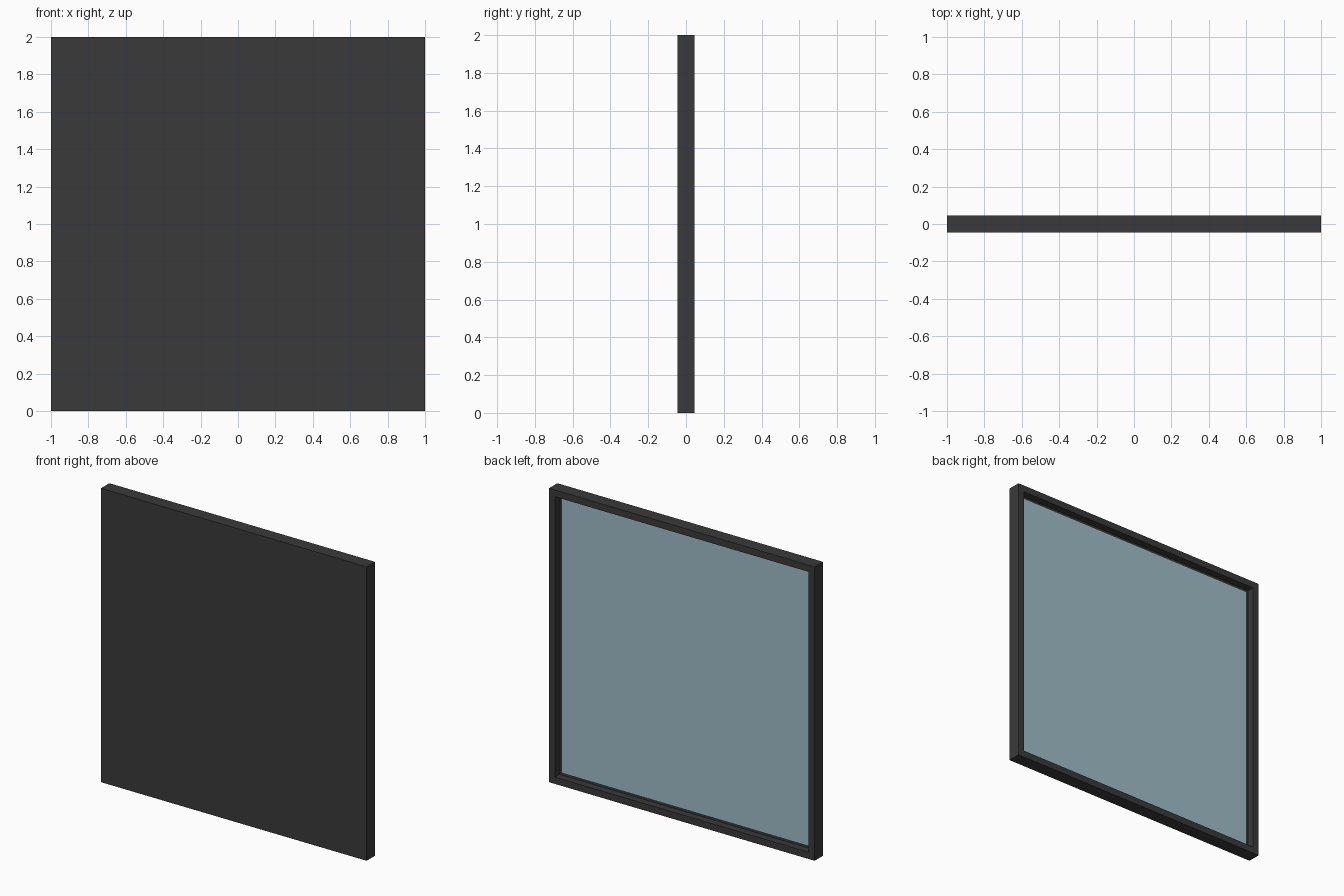
import bpy, bmesh
from mathutils import Matrix, Vector

if "Cube" in bpy.data.objects:
    bpy.data.objects.remove(bpy.data.objects["Cube"])

SIZE, DEPTH = 2.0, 0.09
BORDER, RECESS, GLASS = 0.065, 0.04, 0.01


def material(name, rgb):
    mat = bpy.data.materials.new(name)
    mat.diffuse_color = (*rgb, 1)
    mat.use_nodes = True
    mat.node_tree.nodes["Principled BSDF"].inputs["Base Color"].default_value = mat.diffuse_color
    return mat


def box(bm, size, centre):
    m = Matrix.Translation(centre) @ Matrix.Diagonal((*size, 1))
    bmesh.ops.create_cube(bm, size=1, matrix=m)


def finish(bm, name, mat):
    bmesh.ops.recalc_face_normals(bm, faces=bm.faces[:])
    mesh = bpy.data.meshes.new(name)
    bm.to_mesh(mesh)
    bm.free()
    mesh.materials.append(mat)
    obj = bpy.data.objects.new(name, mesh)
    bpy.context.collection.objects.link(obj)
    return obj


# Frame with a closed front and a recess in the rear face
bm = bmesh.new()
box(bm, (SIZE, DEPTH, SIZE), (0, 0, SIZE / 2))
bm.normal_update()
rear = max(bm.faces, key=lambda f: f.normal.y)
bmesh.ops.inset_region(bm, faces=[rear], thickness=BORDER)
floor = bmesh.ops.extrude_discrete_faces(bm, faces=[rear])["faces"][0]
bmesh.ops.translate(bm, verts=floor.verts[:], vec=Vector((0, -RECESS - GLASS, 0)))
bmesh.ops.remove_doubles(bm, verts=bm.verts[:], dist=1e-5)
finish(bm, "frame", material("dark_frame", (0.042, 0.042, 0.042)))

# Glass pane lying on the floor of the recess
bm = bmesh.new()
opening = SIZE - 2 * BORDER
box(bm, (opening, GLASS, opening), (0, DEPTH / 2 - RECESS - GLASS / 2, SIZE / 2))
finish(bm, "glass_pane", material("blue_glass", (0.35, 0.51, 0.58)))
